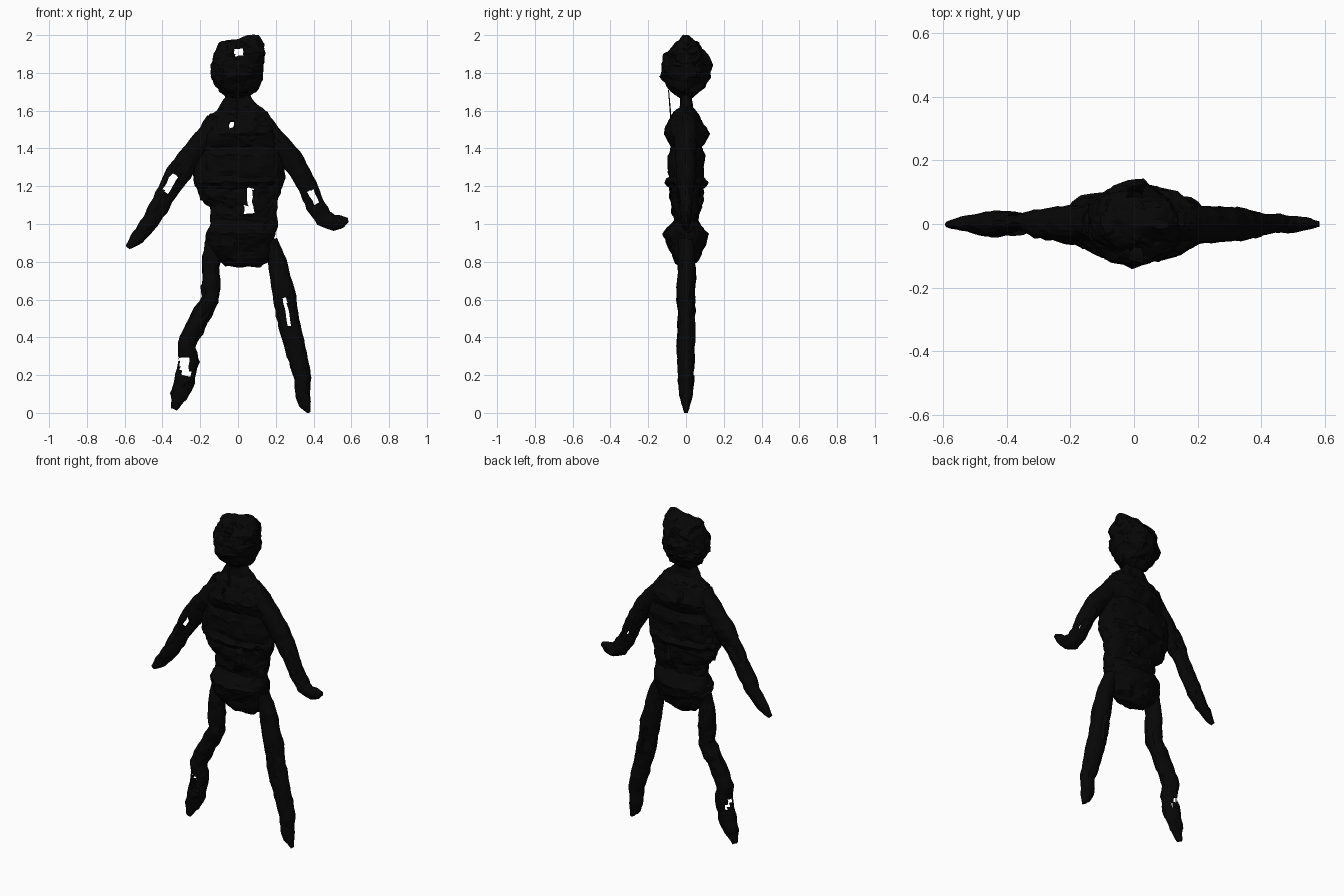
import bpy, bmesh, math
from mathutils import Vector, noise

cube = bpy.data.objects.get("Cube")
if cube:
    bpy.data.objects.remove(cube, do_unlink=True)

black = bpy.data.materials.new("charcoal black")
black.use_nodes = True
col = (0.002, 0.002, 0.002, 1)
black.diffuse_color = col
bsdf = black.node_tree.nodes["Principled BSDF"]
bsdf.inputs["Base Color"].default_value = col
bsdf.inputs["Roughness"].default_value = 0.9

STEPS = 4  # rings between two stations


def finish(name, bm):
    me = bpy.data.meshes.new(name)
    bm.to_mesh(me)
    bm.free()
    me.materials.append(black)
    ob = bpy.data.objects.new(name, me)
    bpy.context.collection.objects.link(ob)
    return ob


def loft(name, stations, sides, rough, holes=(), upright=False):
    """Ragged oval tube; stations are (x, z, half width, half depth)."""
    rings = []
    for a, b in zip(stations, stations[1:]):
        for k in range(STEPS):
            t = k / STEPS
            rings.append([p + (q - p) * t for p, q in zip(a, b)])
    rings.append(list(stations[-1]))
    bm = bmesh.new()
    loops = []
    for i, (x, z, w, d) in enumerate(rings):
        p, q = rings[max(i - 2, 0)], rings[min(i + 2, len(rings) - 1)]
        tan = Vector((q[0] - p[0], 0, q[1] - p[1])).normalized()
        side = Vector((1, 0, 0)) if upright else Vector((-tan.z, 0, tan.x))
        loop = []
        for s in range(sides):
            ang = 2 * math.pi * s / sides
            v = Vector((x, 0, z)) + side * w * math.cos(ang)
            v.y += d * math.sin(ang)
            amt = min(rough, 0.3 * min(w, d))
            v += noise.noise_vector(v * 16) * amt + noise.noise_vector(v * 45) * amt * 0.5
            v.z = max(v.z, 0)
            loop.append(bm.verts.new(v))
        loops.append(loop)
    for a, b in zip(loops, loops[1:]):
        for s in range(sides):
            n = (s + 1) % sides
            bm.faces.new((a[s], a[n], b[n], b[s]))
    bm.faces.new(loops[0])
    bm.faces.new(loops[-1])
    bmesh.ops.recalc_face_normals(bm, faces=bm.faces)
    # torn openings: (x, z, half length, half width, lean from vertical)
    torn = []
    for f in bm.faces:
        c = f.calc_center_median()
        for hx, hz, hl, hw, lean in holes:
            dx, dz = c.x - hx, c.z - hz
            along = dx * math.sin(lean) + dz * math.cos(lean)
            across = dx * math.cos(lean) - dz * math.sin(lean)
            if abs(along) < hl and abs(across) < hw and abs(f.normal.y) > 0.15:
                torn.append(f)
                break
    bmesh.ops.delete(bm, geom=torn, context='FACES')
    bmesh.ops.triangulate(bm, faces=bm.faces)
    return finish(name, bm)


# Head with a lopsided tuft
loft("head", [
    (0.0, 1.67, 0.055, 0.035), (-0.005, 1.705, 0.10, 0.08), (-0.008, 1.78, 0.138, 0.135),
    (0.0, 1.84, 0.14, 0.132), (0.005, 1.90, 0.132, 0.11), (0.018, 1.95, 0.122, 0.065),
    (0.045, 1.97, 0.085, 0.04), (0.08, 2.0, 0.03, 0.015)],
    32, 0.02, [(0.0, 1.91, 0.022, 0.022, 0)], upright=True)

# Neck, shoulders, chest, waist and hips
loft("torso", [
    (0.0, 1.70, 0.055, 0.03), (0.0, 1.66, 0.075, 0.032), (0.008, 1.615, 0.12, 0.035),
    (0.01, 1.58, 0.15, 0.068), (0.012, 1.54, 0.175, 0.088), (0.015, 1.48, 0.205, 0.122),
    (0.015, 1.41, 0.23, 0.08), (0.01, 1.36, 0.24, 0.10), (0.005, 1.25, 0.245, 0.09),
    (0.005, 1.22, 0.24, 0.118), (0.01, 1.19, 0.228, 0.088), (0.01, 1.13, 0.205, 0.085),
    (0.03, 1.09, 0.178, 0.078), (0.033, 1.02, 0.175, 0.06), (0.02, 0.95, 0.183, 0.122),
    (0.012, 0.89, 0.182, 0.10), (0.025, 0.82, 0.148, 0.07), (0.03, 0.775, 0.095, 0.03)],
    40, 0.014, [(-0.042, 1.50, 0.045, 0.009, 0.15), (0.065, 1.12, 0.07, 0.026, 0)], upright=True)

# Arms, each with its own pose
loft("right_arm", [
    (-0.12, 1.54, 0.05, 0.05), (-0.20, 1.42, 0.06, 0.06), (-0.27, 1.33, 0.063, 0.05),
    (-0.34, 1.23, 0.06, 0.03), (-0.41, 1.11, 0.052, 0.035), (-0.465, 1.01, 0.047, 0.042),
    (-0.53, 0.93, 0.038, 0.025), (-0.585, 0.875, 0.014, 0.01)],
    18, 0.01, [(-0.365, 1.21, 0.055, 0.022, 0.55)])
loft("left_arm", [
    (0.13, 1.53, 0.05, 0.06), (0.22, 1.42, 0.06, 0.06), (0.30, 1.32, 0.057, 0.055),
    (0.365, 1.20, 0.052, 0.048), (0.41, 1.10, 0.05, 0.035), (0.455, 1.03, 0.047, 0.03),
    (0.51, 1.005, 0.042, 0.022), (0.555, 1.015, 0.032, 0.018), (0.583, 1.02, 0.014, 0.01)],
    18, 0.008, [(0.40, 1.15, 0.045, 0.015, -0.4)])

# Legs, the right one bent at the knee
loft("right_leg", [
    (-0.13, 0.90, 0.045, 0.04), (-0.145, 0.80, 0.046, 0.045), (-0.142, 0.68, 0.05, 0.05),
    (-0.15, 0.60, 0.05, 0.05), (-0.22, 0.47, 0.05, 0.045), (-0.27, 0.36, 0.05, 0.05),
    (-0.262, 0.27, 0.054, 0.045), (-0.283, 0.17, 0.054, 0.045), (-0.315, 0.09, 0.042, 0.032),
    (-0.34, 0.02, 0.016, 0.015)],
    18, 0.01, [(-0.28, 0.24, 0.055, 0.025, -0.2)])
loft("left_leg", [
    (0.175, 0.91, 0.035, 0.04), (0.208, 0.80, 0.05, 0.045), (0.24, 0.64, 0.06, 0.05),
    (0.262, 0.52, 0.06, 0.045), (0.285, 0.40, 0.057, 0.048), (0.32, 0.28, 0.052, 0.045),
    (0.343, 0.18, 0.045, 0.04), (0.342, 0.09, 0.04, 0.035), (0.358, 0.035, 0.027, 0.02),
    (0.375, 0.0, 0.01, 0.01)],
    18, 0.008, [(0.26, 0.53, 0.085, 0.016, -0.15)])

# Thin strand hanging from chin to chest
bm = bmesh.new()
bm.faces.new([bm.verts.new(v) for v in (
    (-0.01, -0.095, 1.71), (0.005, -0.09, 1.71), (0.003, -0.075, 1.55), (-0.008, -0.083, 1.55))])
finish("chin_strand", bm)
